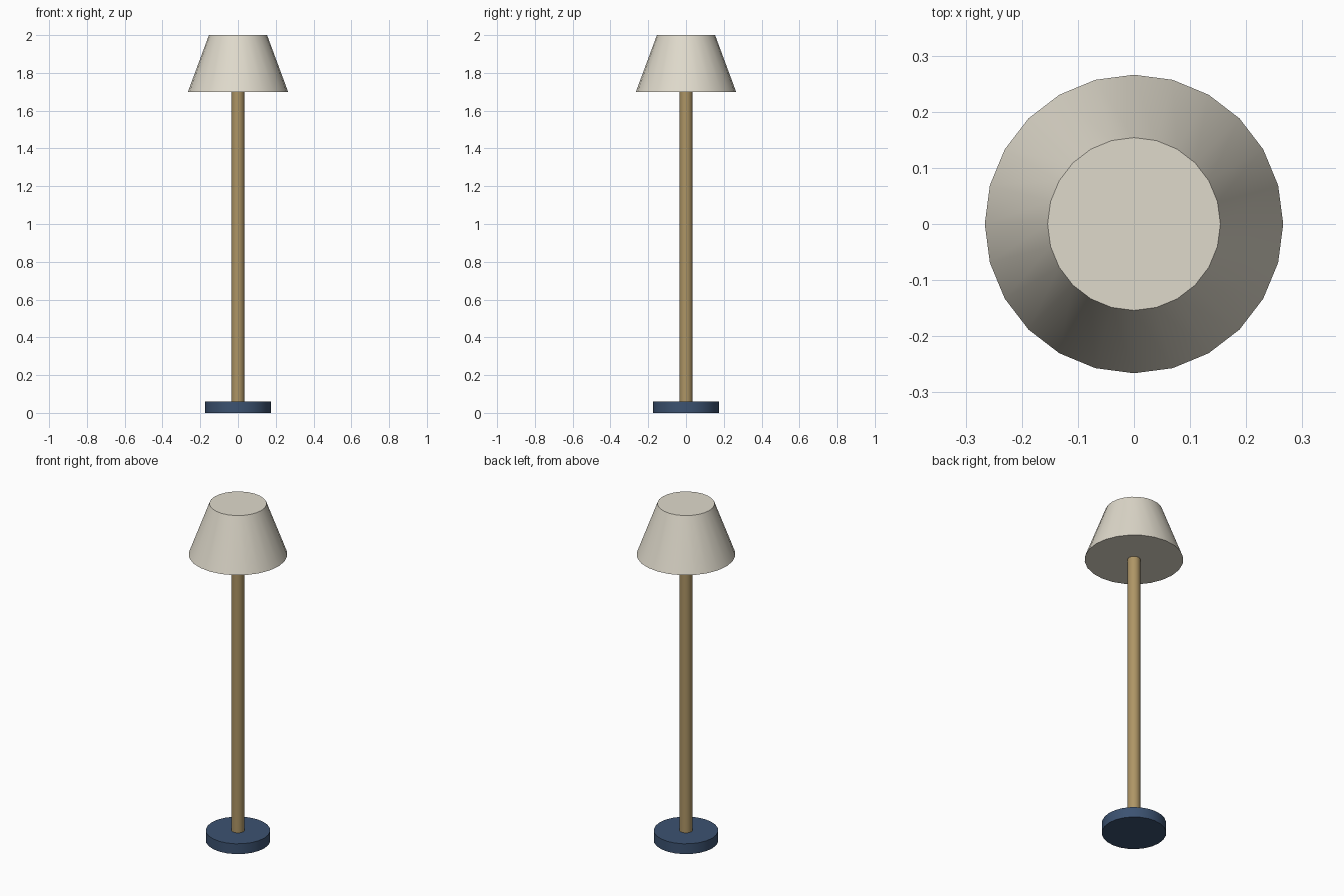
import bpy
import math

if "Cube" in bpy.data.objects:
    bpy.data.objects.remove(bpy.data.objects["Cube"])

SIDES = 24


def material(name, color):
    mat = bpy.data.materials.new(name)
    mat.diffuse_color = (*color, 1.0)
    mat.use_nodes = True
    mat.node_tree.nodes["Principled BSDF"].inputs["Base Color"].default_value = mat.diffuse_color
    return mat


def turned_part(name, r_bottom, r_top, z0, z1, mat, sides=SIDES):
    """Capped, smooth-sided cylinder or cone between two heights."""
    bpy.ops.mesh.primitive_cone_add(
        vertices=sides, radius1=r_bottom, radius2=r_top, depth=z1 - z0,
        end_fill_type='NGON', location=(0, 0, (z0 + z1) / 2))
    obj = bpy.context.object
    obj.name = name
    obj.data.materials.append(mat)
    bpy.ops.object.shade_smooth_by_angle(angle=math.radians(35))
    return obj


navy = material("navy", (0.045, 0.085, 0.165))
brass = material("brass", (0.42, 0.30, 0.13))
cream = material("cream", (0.74, 0.70, 0.60))

# Weighted disc on the floor
turned_part("base", 0.1735, 0.1735, 0.0, 0.061, navy)
# Upright pole, from the base to the underside of the shade
turned_part("pole", 0.035, 0.035, 0.06, 1.70, brass, 16)
# Closed tapered shade
turned_part("shade", 0.266, 0.154, 1.698, 2.0, cream)
